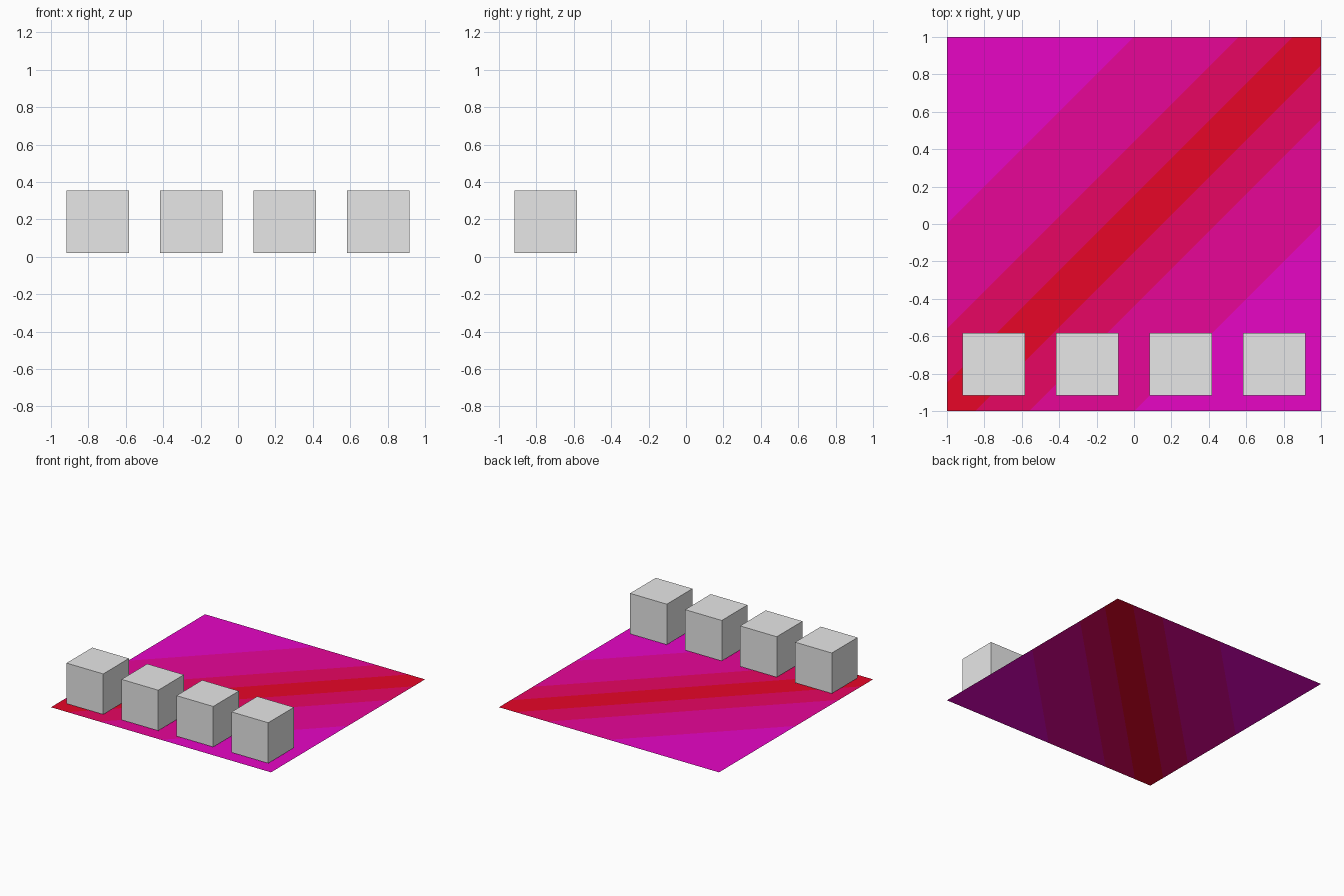
import bpy
import bmesh
from mathutils import Vector

cube = bpy.data.objects.get("Cube")
if cube:
    bpy.data.objects.remove(cube, do_unlink=True)


def make_material(name, rgb):
    mat = bpy.data.materials.new(name)
    mat.use_nodes = True
    mat.diffuse_color = (*rgb, 1)
    mat.node_tree.nodes["Principled BSDF"].inputs["Base Color"].default_value = (*rgb, 1)
    return mat


def make_object(name, bm, materials):
    mesh = bpy.data.meshes.new(name)
    bm.to_mesh(mesh)
    bm.free()
    for mat in materials:
        mesh.materials.append(mat)
    obj = bpy.data.objects.new(name, mesh)
    bpy.context.collection.objects.link(obj)
    return obj


grey = make_material("light grey", (0.8, 0.8, 0.8))
bands = [
    make_material("red", (0.92, 0.002, 0.024)),
    make_material("crimson", (0.92, 0.002, 0.14)),
    make_material("raspberry", (0.92, 0.002, 0.36)),
    make_material("magenta", (0.92, 0.002, 0.64)),
]

# Flat floor, cut along diagonals into symmetric colour bands
LIMITS = (0.15, 0.44, 1.0)
bm = bmesh.new()
bmesh.ops.create_grid(bm, x_segments=1, y_segments=1, size=1)
for limit in LIMITS:
    for side in (-1, 1):
        bmesh.ops.bisect_plane(
            bm, geom=bm.verts[:] + bm.edges[:] + bm.faces[:],
            plane_co=Vector((side * limit, 0, 0)), plane_no=Vector((1, -1, 0)))
for face in bm.faces:
    centre = face.calc_center_median()
    face.material_index = sum(abs(centre.x - centre.y) > limit for limit in LIMITS)
make_object("floor", bm, bands)

# Row of four blocks hovering just above the front edge of the floor
SIZE = 1 / 3
for i in range(4):
    bm = bmesh.new()
    bmesh.ops.create_cube(bm, size=SIZE)
    block = make_object(f"block_{i + 1}", bm, [grey])
    block.location = (-0.75 + 0.5 * i, -0.75, 0.02 + SIZE / 2)
